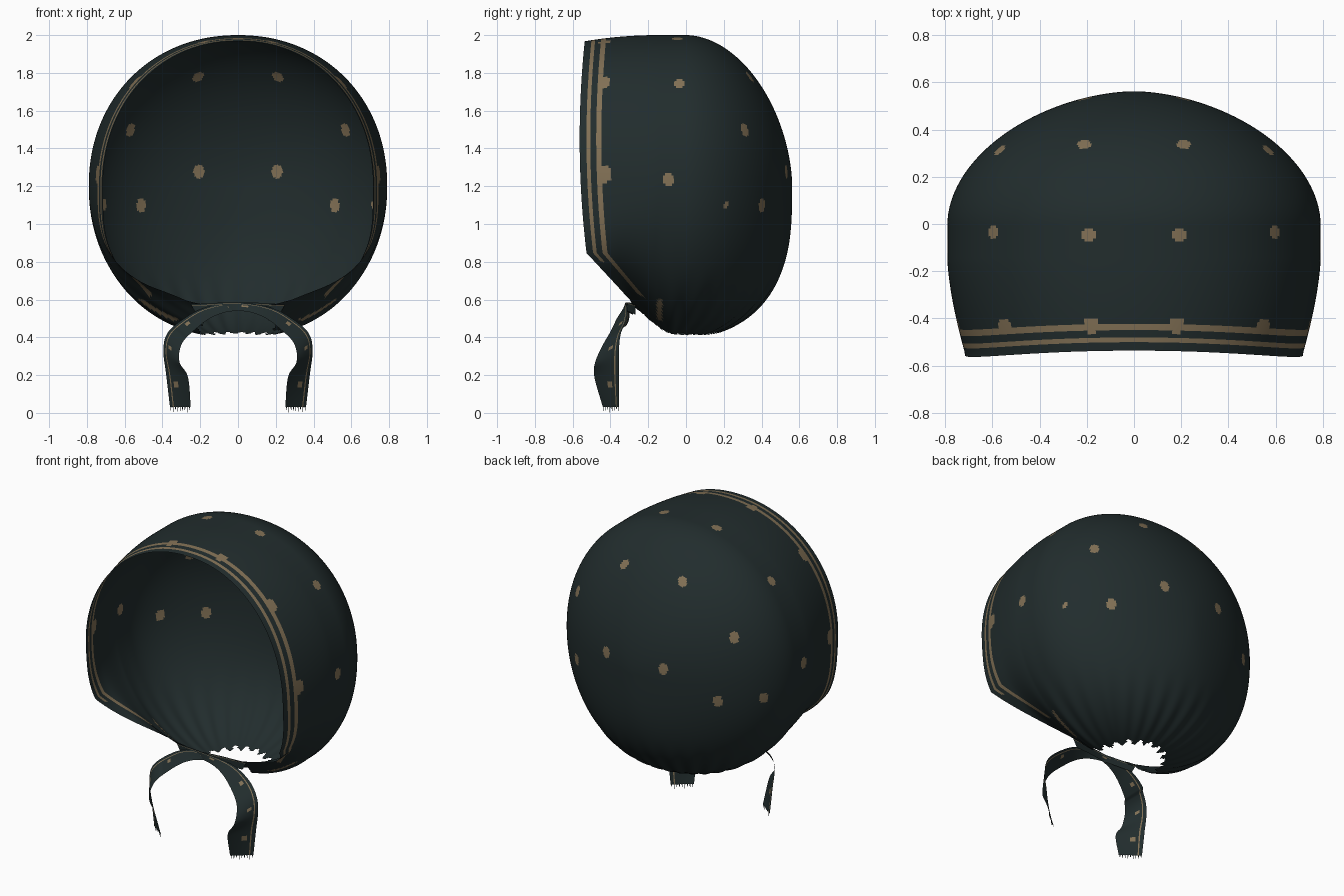
import bpy, bmesh, math
from mathutils import Vector

if "Cube" in bpy.data.objects:
    bpy.data.objects.remove(bpy.data.objects["Cube"])


def material(name, rgb):
    m = bpy.data.materials.new(name)
    m.diffuse_color = (*rgb, 1)
    m.use_nodes = True
    m.node_tree.nodes["Principled BSDF"].inputs["Base Color"].default_value = m.diffuse_color
    return m


CLOTH = material("dark_teal_cloth", (0.0155, 0.0255, 0.0262))
GOLD = material("tan_print", (0.225, 0.165, 0.092))


def clamp(t):
    return max(0.0, min(1.0, t))


def finish(bm, name, smooth=True):
    me = bpy.data.meshes.new(name)
    for f in bm.faces:
        f.smooth = smooth
    bm.to_mesh(me)
    bm.free()
    me.materials.append(CLOTH)
    me.materials.append(GOLD)
    ob = bpy.data.objects.new(name, me)
    bpy.context.collection.objects.link(ob)
    return ob


# ---- Bonnet shell: rings running from the face rim to the back pole ----
MID, BACK = 1.2, 0.562


def rim_y(z):
    front = -0.563 + 0.1 * (z - 1.45) ** 2
    chin = -0.53 + (0.85 - z) * 0.93 if z > 0.6 else -0.2975 + (0.6 - z) * 0.6
    return max(front, chin) if z > 0.6 else chin


def section(th, y):
    """Point (x, z) of the cross-section at depth y; th = 0 is the bottom."""
    k = clamp((-y - 0.15) / 0.4)
    back = (1 - clamp(y / BACK) ** 1.9) ** 0.56
    t = clamp((y + 0.36) / 0.30)
    lower = math.cos(th) > 0
    n = 2.1 + 0.95 * k if lower else 2.1
    height = -(0.6 + 0.205 * t * t * (3 - 2 * t)) * back ** 0.6 if lower \
        else (0.8 - 0.035 * k * k) * back
    width = (0.79 - 0.075 * k ** 1.5) * back
    s, c = math.sin(th), abs(math.cos(th))
    x = math.copysign(abs(s) ** (2 / n), s) * width
    return x, MID + height * c ** (2 / n)


def shell_point(th, s):
    y = -0.4
    for _ in range(14):
        x, z = section(th, y)
        f = rim_y(z)
        y = 0.25 * y + 0.75 * (f + (BACK - f) * s)
    # gathered folds toward the neck
    dx, dy = x, y + 0.09
    fold = 1 + 0.022 * clamp((0.8 - z) / 0.35) ** 2 * math.sin(30 * math.atan2(dx, dy))
    return Vector((dx * fold, min(dy * fold - 0.09, BACK), z))


hem = [0, 0.016, 0.032, 0.041, 0.050, 0.064, 0.078, 0.090]
STEPS = 130
rows = hem + [0.102 + 0.898 * math.sin(math.pi / 2 * i / STEPS) for i in range(STEPS)]
AROUND = 400

bm = bmesh.new()
grid = [[bm.verts.new(shell_point(2 * math.pi * i / AROUND, s))
         for i in range(AROUND)] for s in rows]
faces = []
for r in range(len(rows) - 1):
    for i in range(AROUND):
        j = (i + 1) % AROUND
        f = bm.faces.new((grid[r][i], grid[r][j], grid[r + 1][j], grid[r + 1][i]))
        c = f.calc_center_median()
        # two printed bands beside the rim, fading out under the chin
        f.material_index = int((r in (2, 3) and c.z > 0.8) or (r in (6, 7) and c.z > 0.62))
        faces.append((f, c))
# close the pole with a fan
pole = bm.verts.new((0, BACK, MID))
for i in range(AROUND):
    bm.faces.new((grid[-1][i], grid[-1][(i + 1) % AROUND], pole))

# printed dots: approximate centre snapped to the cloth, with left and right size
dots = [(0.21, 0.35, 1.79, 1, 1), (0.58, 0.32, 1.50, 1, 1), (0.21, 0.54, 1.28, 1, 1),
        (0.50, 0.38, 1.10, 1, 1), (0.73, 0.22, 1.10, 1, 0.5), (0.60, -0.04, 1.74, 1, 1),
        (0.20, -0.05, 1.99, 1, 1), (0.78, -0.09, 1.24, 1, 1),
        (0.18, -0.435, 1.98, 1.2, 1.2), (0.55, -0.435, 1.75, 1.2, 1.2),
        (0.76, -0.435, 1.26, 1.2, 1.2)]
for x, y, z, left, right in dots:
    for side, size in ((1, right), (-1, left)):
        p = Vector((x * side, y, z))
        c = min((q for _, q in faces), key=lambda q: (q - p).length_squared)
        for f, q in faces:
            d = (q - c) / size
            if abs(d.z) < 0.04 and (d.x / 0.029) ** 2 + (d.y / 0.029) ** 2 + (d.z / 0.037) ** 2 < 1:
                f.material_index = 1
# stretched print caught in the side gathers
for f, q in faces:
    if abs(q.y + 0.14) < 0.014 and 0.49 < q.z < 0.6:
        f.material_index = 1

# ragged neck opening
gone = []
for f, q in faces:
    u, v = q.x / 0.21, (q.y + 0.08) / 0.25
    if q.z < 0.8 and math.hypot(u, v) < 1 + 0.08 * math.sin(20 * math.atan2(u, v)):
        gone.append(f)
bmesh.ops.delete(bm, geom=gone, context='FACES')
bmesh.ops.remove_doubles(bm, verts=bm.verts[:], dist=0.0003)
bmesh.ops.recalc_face_normals(bm, faces=bm.faces[:])
finish(bm, "bonnet_shell")


# ---- Chin ties: ribbons between two smooth edge curves, crossing in front ----
def smooth_path(pts, steps=10):
    p = [Vector(q) for q in pts]
    p = [2 * p[0] - p[1]] + p + [2 * p[-1] - p[-2]]
    out = []
    for i in range(1, len(p) - 2):
        a, b, c, d = p[i - 1:i + 3]
        for s in range(steps):
            t = s / steps
            out.append(0.5 * (2 * b + (c - a) * t + (2 * a - 5 * b + 4 * c - d) * t * t
                              + (3 * b - a - 3 * c + d) * t ** 3))
    return out + [p[-2]]


outer = [(-.25, -.28, .575), (0, -.32, .585), (.18, -.31, .555), (.30, -.315, .49),
         (.375, -.345, .42), (.395, -.355, .33), (.38, -.355, .20), (.36, -.355, .03)]
inner = [(-.22, -.28, .52), (0, -.33, .54), (.13, -.36, .51), (.24, -.40, .43),
         (.30, -.44, .36), (.31, -.48, .27), (.265, -.485, .19), (.25, -.44, .03)]
COLS = [0, 0.14, 0.19, 0.3, 0.4, 0.5, 0.6, 0.7, 0.8, 0.9, 1]


def make_tie(name, side, shift):
    bm = bmesh.new()

    def put(v):
        return bm.verts.new((v.x * side, v.y, v.z))

    a, b = smooth_path(outer), smooth_path(inner)
    for v in a[:35] + b[:35]:
        v.y += shift
    g = [[put(p.lerp(q, u)) for u in COLS] for p, q in zip(a, b)]
    for r in range(len(g) - 1):
        for c in range(len(COLS) - 1):
            f = bm.faces.new((g[r][c], g[r][c + 1], g[r + 1][c + 1], g[r + 1][c]))
            spot = r % 17 in (11, 12) and c in (3, 4)
            f.material_index = int(c == 1 or spot)
    # frayed threads at the cut end
    for i in range(9):
        u = 0.04 + i * 0.113
        p, q = a[-1].lerp(b[-1], u - 0.022), a[-1].lerp(b[-1], u + 0.022)
        tip = (p + q) / 2
        tip.z = 0.0 if i % 2 else 0.008
        bm.faces.new((put(p), put(q), put(tip)))
    finish(bm, name)


make_tie("right_tie", 1, 0.0)
make_tie("left_tie", -1, 0.012)
